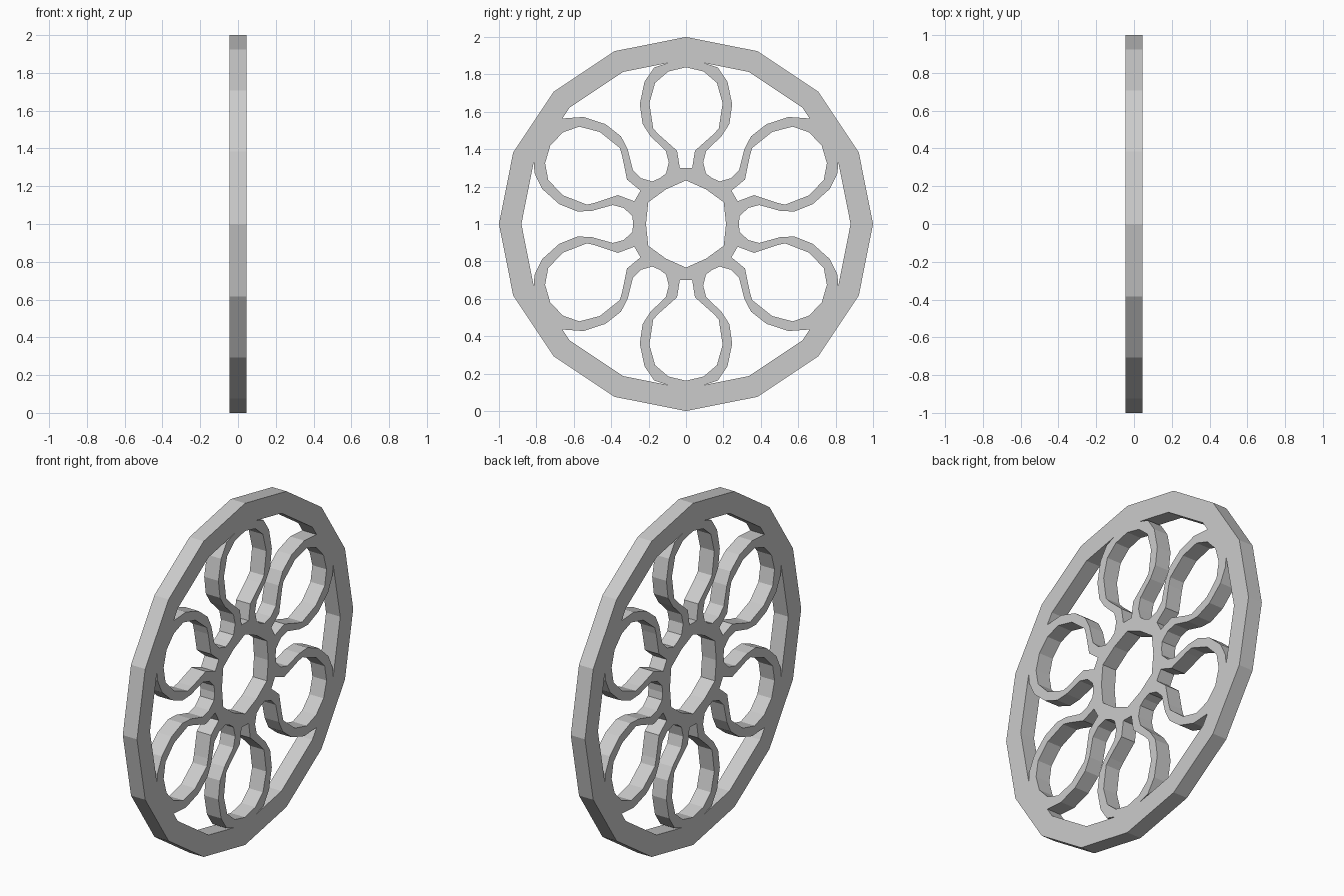
import bpy, bmesh
from math import sin, cos, radians, pi

if "Cube" in bpy.data.objects:
    bpy.data.objects.remove(bpy.data.objects["Cube"])

HALF = 0.046          # half thickness of the wheel
R_OUT, R_IN, N = 1.0, 0.88, 16


def polar(r, deg):
    return (r * cos(radians(deg)), r * sin(radians(deg)))


def petal_pt(a, b, deg):
    """Point a sideways (clockwise) and b outward along a petal axis."""
    c, s = cos(radians(deg)), sin(radians(deg))
    return (b * c + a * s, b * s - a * c)


def rim_radius(deg):
    """Radius of the inner 16-sided rim edge in a given direction."""
    step = 360 / N
    return R_IN * cos(pi / N) / cos(radians(deg % step - step / 2))


# Half profiles of one petal ribbon: outer edge and inner edge
outer_edge = [(0.17, 0.837), (0.222, 0.76), (0.247, 0.64), (0.232, 0.535),
              (0.19, 0.47), (0.108, 0.39), (0.092, 0.33), (0.107, 0.27)]
inner_edge = [(0.095, 0.815), (0.165, 0.755), (0.196, 0.645), (0.175, 0.51),
              (0.145, 0.478), (0.048, 0.392), (0.033, 0.30)]

# Outer rim and centre hole
loops = [[polar(R_OUT, 360 / N * i) for i in range(N)],
         [polar(0.214 if i % 2 == 0 else 0.233, 30 * i) for i in range(12)]]

# Openings inside each petal
for k in range(6):
    ang = 30 + 60 * k
    loops.append([petal_pt(0, 0.838, ang)]
                 + [petal_pt(a, b, ang) for a, b in inner_edge]
                 + [petal_pt(-a, b, ang) for a, b in reversed(inner_edge)])

# Openings between neighbouring petals, closed by the rim
for mid, lo, hi in ((0, -22.1, 22.1), (60, 40.5, 83.7), (120, 96.3, 139.5)):
    for turn in (0, 180):
        m, l, h = mid + turn, lo + turn, hi + turn
        corners = [l] + [i * 22.5 for i in range(-2, 18) if l < i * 22.5 < h] + [h]
        loops.append([polar(rim_radius(d), d) for d in corners]
                     + [petal_pt(a, b, m + 30) for a, b in outer_edge]
                     + [polar(0.282, m)]
                     + [petal_pt(-a, b, m - 30) for a, b in reversed(outer_edge)])

# Filled, extruded flat curve turned upright to face +x
curve = bpy.data.curves.new("petal_wheel", 'CURVE')
curve.dimensions = '2D'
curve.fill_mode = 'BOTH'
curve.extrude = HALF
for pts in loops:
    sp = curve.splines.new('POLY')
    sp.points.add(len(pts) - 1)
    for p, (x, y) in zip(sp.points, pts):
        p.co = (x, y, 0, 1)
    sp.use_cyclic_u = True
wheel = bpy.data.objects.new("petal_wheel", curve)
bpy.context.collection.objects.link(wheel)
wheel.rotation_euler = (pi / 2, 0, pi / 2)
wheel.location = (0, 0, 1)
bpy.context.view_layer.objects.active = wheel
wheel.select_set(True)
bpy.ops.object.convert(target='MESH')

# Weld the caps to the walls and keep every face flat
bm = bmesh.new()
bm.from_mesh(wheel.data)
bmesh.ops.remove_doubles(bm, verts=bm.verts, dist=0.0005)
bmesh.ops.recalc_face_normals(bm, faces=bm.faces)
for f in bm.faces:
    f.smooth = False
bm.to_mesh(wheel.data)
bm.free()
